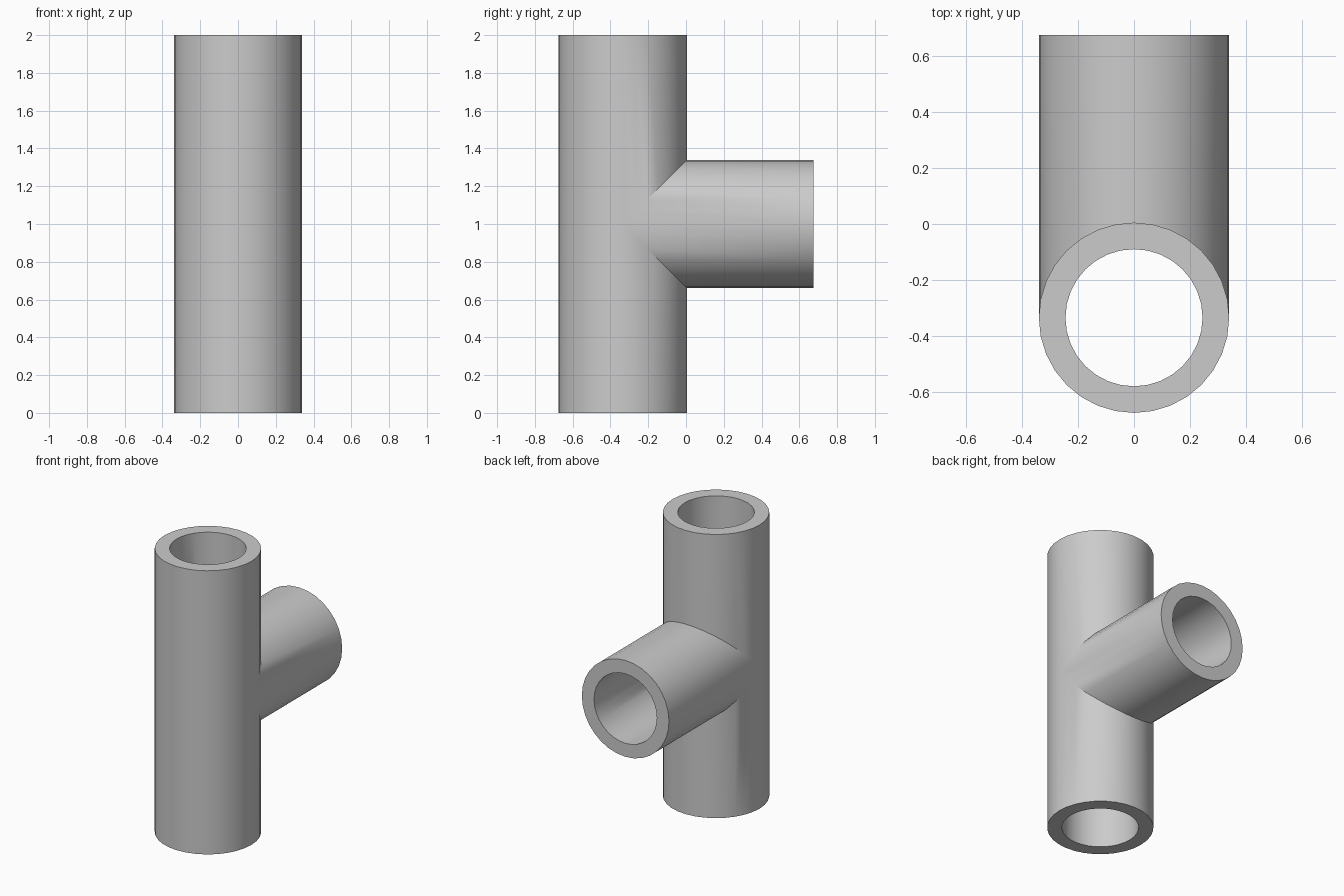
import bpy, bmesh, math

cube = bpy.data.objects.get("Cube")
if cube:
    bpy.data.objects.remove(cube)

SIDES = 32
OUTER, INNER = 0.34, 0.245      # pipe wall radii
AXIS_Y, MID_Z = -0.335, 1.0     # where the two pipe axes cross
HEIGHT, BRANCH_END = 2.0, 0.675

grey = bpy.data.materials.new("plain grey")
grey.use_nodes = True
colour = (0.6, 0.6, 0.6, 1)
grey.diffuse_color = colour
grey.node_tree.nodes["Principled BSDF"].inputs["Base Color"].default_value = colour

bm = bmesh.new()


def ring(radius, place):
    """Loop of vertices; place maps circle coordinates to a position."""
    angles = [math.tau * i / SIDES for i in range(SIDES)]
    return [bm.verts.new(place(radius * math.cos(a), radius * math.sin(a))) for a in angles]


def bridge(a, b):
    for i in range(SIDES):
        j = (i + 1) % SIDES
        bm.faces.new((a[i], a[j], b[j], b[i]))


def run_arm(end_z, sign):
    """Half of the upright pipe, mitred against the branch at the back."""
    ends = []
    for radius in (OUTER, INNER):
        end = ring(radius, lambda x, d: (x, AXIS_Y + d, end_z))
        seam = ring(radius, lambda x, d: (x, AXIS_Y + d, MID_Z + sign * max(0, d)))
        bridge(end, seam)
        ends.append(end)
    bridge(*ends)               # annular end face


def branch_arm():
    """Side pipe, mitred against both halves of the upright."""
    ends = []
    for radius in (OUTER, INNER):
        end = ring(radius, lambda x, h: (x, BRANCH_END, MID_Z + h))
        seam = ring(radius, lambda x, h: (x, AXIS_Y + abs(h), MID_Z + h))
        bridge(end, seam)
        ends.append(end)
    bridge(*ends)


run_arm(0, -1)
run_arm(HEIGHT, 1)
branch_arm()

# Weld the mitre seams into one closed fitting
bmesh.ops.remove_doubles(bm, verts=bm.verts, dist=0.0005)
bmesh.ops.recalc_face_normals(bm, faces=bm.faces)

mesh = bpy.data.meshes.new("pipe_tee")
bm.to_mesh(mesh)
bm.free()
mesh.materials.append(grey)
pipe = bpy.data.objects.new("pipe_tee", mesh)
bpy.context.collection.objects.link(pipe)

bpy.ops.object.select_all(action="DESELECT")
pipe.select_set(True)
bpy.context.view_layer.objects.active = pipe
bpy.ops.object.shade_smooth_by_angle(angle=math.radians(30))
